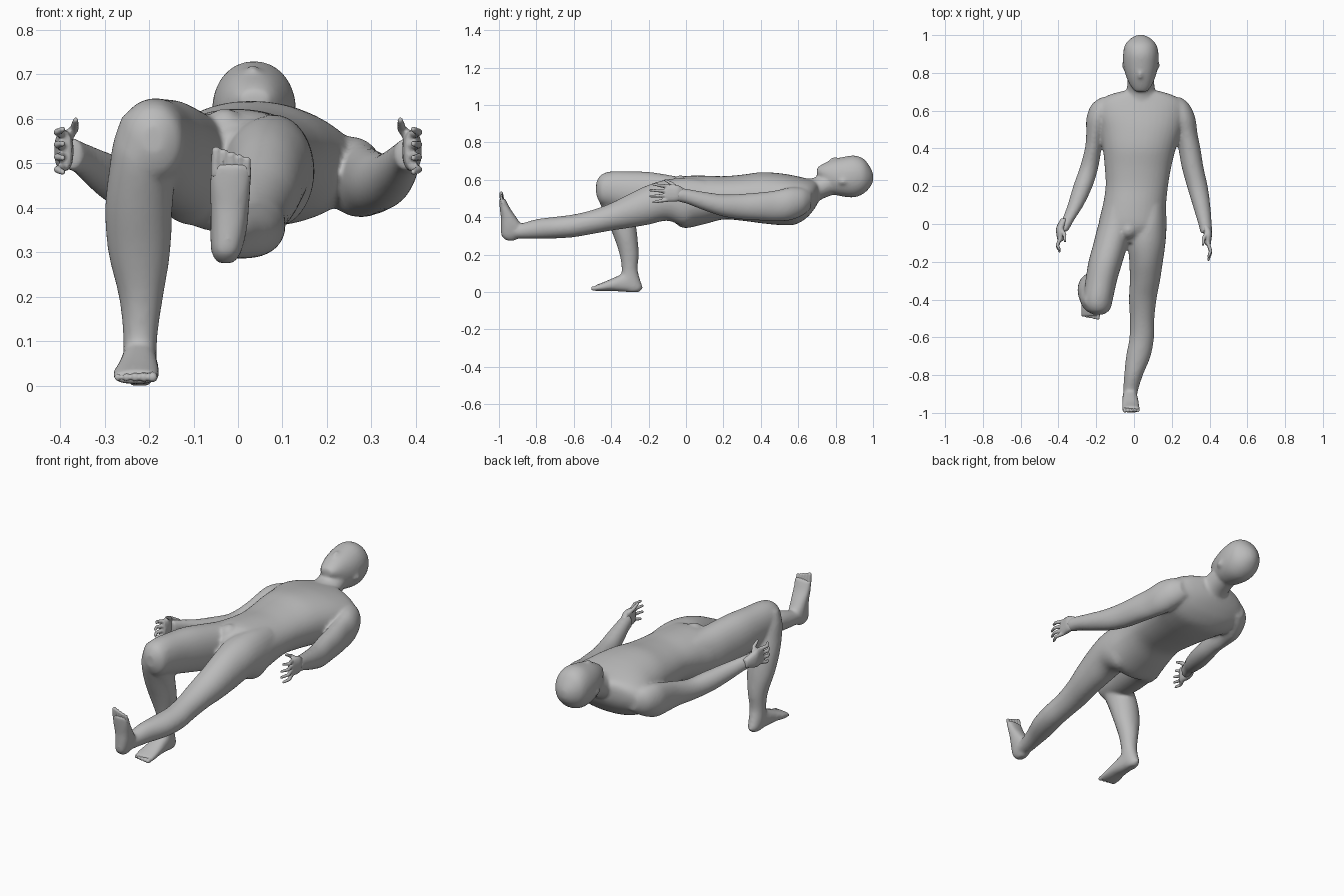
import bpy, bmesh, math
from mathutils import Matrix, Vector

skin = bpy.data.materials.new("skin_grey")
skin.diffuse_color = (0.5, 0.5, 0.5, 1)


def spline(rows, steps=4):
    """Smooth the row list with Catmull-Rom interpolation."""
    pts = [rows[0]] + rows + [rows[-1]]
    out = []
    for a, b, c, d in zip(pts, pts[1:], pts[2:], pts[3:]):
        for k in range(steps):
            t = k / steps
            out.append([0.5 * (2*q + (r-p)*t + (2*p-5*q+4*r-s)*t*t + (3*q-p-3*r+s)*t**3)
                        for p, q, r, s in zip(a, b, c, d)])
    return out + [rows[-1]]


def loft(bm, rows, axis="y", sides=28, power=2.0):
    """Rows are (position, x min, x max, other min, other max) along an axis."""
    rings = []
    for s, x0, x1, w0, w1 in spline(rows):
        ring = []
        for i in range(sides):
            a = 2 * math.pi * i / sides
            c, n = math.cos(a), math.sin(a)
            u = math.copysign(abs(c) ** (2 / power), c)
            v = math.copysign(abs(n) ** (2 / power), n)
            x, w = (x0+x1)/2 + u*(x1-x0)/2, (w0+w1)/2 + v*(w1-w0)/2
            ring.append(bm.verts.new((x, s, w) if axis == "y" else (x, w, s)))
        rings.append(ring)
    for a, b in zip(rings, rings[1:]):
        for i in range(sides):
            j = (i + 1) % sides
            bm.faces.new((a[i], a[j], b[j], b[i]))
    bm.faces.new(rings[0])
    bm.faces.new(rings[-1])


def ball(bm, centre, radii):
    m = Matrix.Translation(centre) @ Matrix.Diagonal((*radii, 1))
    bmesh.ops.create_uvsphere(bm, u_segments=16, v_segments=10, radius=1, matrix=m)


def tube(bm, points, r0, r1, sides=8):
    """Tapered finger running through points."""
    pts = [Vector(p) for p in points]
    for i, (a, b) in enumerate(zip(pts, pts[1:])):
        n = len(pts) - 1
        ra, rb = r0 + (r1-r0)*i/n, r0 + (r1-r0)*(i+1)/n
        m = Matrix.Translation((a+b)/2) @ (b-a).to_track_quat("Z", "Y").to_matrix().to_4x4()
        bmesh.ops.create_cone(bm, cap_ends=True, segments=sides, radius1=ra, radius2=rb,
                              depth=(b-a).length, matrix=m)
        ball(bm, b, (rb, rb, rb))


def finish(bm, name, voxel, smooth, ratio):
    """Fuse the shells into one skin, soften it and thin the mesh."""
    bmesh.ops.recalc_face_normals(bm, faces=bm.faces)
    me = bpy.data.meshes.new(name)
    bm.to_mesh(me)
    bm.free()
    me.materials.append(skin)
    ob = bpy.data.objects.new(name, me)
    bpy.context.collection.objects.link(ob)
    bpy.context.view_layer.objects.active = ob
    ob.select_set(True)
    r = ob.modifiers.new("fuse", "REMESH")
    r.mode, r.voxel_size, r.use_smooth_shade = "VOXEL", voxel, True
    s = ob.modifiers.new("soften", "SMOOTH")
    s.factor, s.iterations = 0.5, smooth
    d = ob.modifiers.new("thin", "DECIMATE")
    d.ratio = ratio
    for mod in ("fuse", "soften", "thin"):
        bpy.ops.object.modifier_apply(modifier=mod)
    bpy.ops.object.shade_smooth()
    ob.select_set(False)


body = bmesh.new()
# torso
loft(body, [(-.1, -.07, .08, .42, .57), (-.05, -.165, .155, .362, .6), (0, -.187, .172, .342, .62),
            (.1, -.165, .17, .363, .622), (.2, -.15, .18, .388, .619), (.3, -.155, .197, .381, .627),
            (.4, -.165, .222, .368, .64), (.5, -.182, .255, .358, .635), (.58, -.205, .275, .36, .622),
            (.64, -.195, .265, .392, .608), (.68, -.14, .21, .435, .598), (.705, -.055, .13, .475, .59)],
     power=2.12, sides=40)
# groin
ball(body, (-.03, -.03, .567), (.05, .052, .057))
# neck, flaring into the shoulders
loft(body, [(.58, -.1, .17, .4, .6), (.64, -.07, .14, .43, .605), (.68, -.046, .12, .46, .61),
            (.72, -.038, .11, .492, .625), (.76, -.035, .107, .51, .645), (.82, -.03, .1, .53, .68)])
# head with chin, nose and ears
loft(body, [(.7, .005, .07, .625, .664), (.73, -.017, .092, .59, .684), (.78, -.042, .114, .528, .707),
            (.84, -.056, .128, .51, .722), (.9, -.058, .13, .506, .73), (.95, -.047, .118, .526, .712),
            (.985, -.014, .085, .561, .667), (1.001, .02, .05, .593, .632)], power=2.1)
ball(body, (.033, .795, .704), (.014, .03, .017))
for x in (-.054, .126):
    ball(body, (x, .84, .59), (.01, .024, .016))
# bent leg: thigh, shin, foot
loft(body, [(.1, -.15, -.01, .42, .6), (0, -.188, 0, .36, .61), (-.1, -.214, -.03, .383, .627),
            (-.2, -.241, -.06, .403, .642), (-.3, -.257, -.09, .425, .645), (-.4, -.268, -.112, .45, .645),
            (-.455, -.254, -.128, .47, .626), (-.48, -.215, -.165, .52, .586)], power=2.1)
loft(body, [(.61, -.26, -.125, -.455, -.36), (.55, -.28, -.13, -.473, -.32), (.5, -.288, -.138, -.47, -.3),
            (.4, -.299, -.147, -.43, -.275), (.3, -.292, -.152, -.388, -.26), (.2, -.268, -.168, -.355, -.253),
            (.12, -.259, -.18, -.344, -.258), (.06, -.258, -.183, -.352, -.243), (.02, -.252, -.188, -.34, -.231),
            (0, -.242, -.198, -.32, -.25)], "z")
loft(body, [(-.25, -.245, -.195, .002, .06), (-.3, -.258, -.184, 0, .107), (-.35, -.264, -.181, .002, .092),
            (-.4, -.272, -.178, .006, .07), (-.45, -.282, -.176, .004, .049), (-.49, -.28, -.178, .004, .034)],
     power=2.4)
# straight leg: thigh and calf, upright foot
loft(body, [(.1, .02, .16, .42, .6), (0, -.01, .172, .355, .61), (-.1, -.031, .167, .381, .602),
            (-.2, -.025, .153, .36, .573), (-.3, -.022, .138, .343, .526), (-.4, -.027, .119, .328, .476),
            (-.5, -.022, .108, .31, .439), (-.6, -.024, .106, .293, .415), (-.7, -.042, .088, .286, .402),
            (-.8, -.052, .047, .285, .389), (-.88, -.057, .022, .285, .367), (-.94, -.052, .012, .288, .36)])
loft(body, [(.275, -.045, -.01, -.96, -.915), (.3, -.06, .007, -.987, -.883), (.35, -.062, .02, -.99, -.878),
            (.4, -.062, .025, -.99, -.908), (.45, -.064, .03, -.996, -.942), (.5, -.062, .032, -1, -.966)],
     "z", power=2.4)
# arms, sloping down at the shoulder
loft(body, [(.67, -.175, -.1, .45, .535), (.63, -.226, -.1, .415, .56), (.56, -.252, -.13, .386, .565),
            (.48, -.253, -.16, .386, .547), (.4, -.26, -.172, .39, .525), (.3, -.287, -.189, .393, .503),
            (.2, -.322, -.219, .408, .513), (.1, -.352, -.266, .438, .528), (.02, -.382, -.317, .473, .546),
            (-.04, -.402, -.35, .483, .56)])
loft(body, [(.67, .17, .25, .45, .535), (.63, .17, .295, .413, .555), (.56, .19, .325, .384, .56),
            (.48, .22, .336, .378, .543), (.4, .235, .352, .382, .533), (.3, .253, .368, .388, .525),
            (.2, .28, .39, .403, .522), (.1, .31, .404, .435, .535), (0, .34, .412, .473, .552),
            (-.05, .352, .414, .483, .56)])
finish(body, "body", .0075, 12, .45)

# toes on both feet, largest on the inner side
for name in ("bent_foot_toes", "straight_foot_toes"):
    toes = bmesh.new()
    for i in range(5):
        r = .0135 - .0009 * i
        if name == "bent_foot_toes":
            x, y = -.192 - .0195*i, -.508 + .003*i
            tube(toes, [(x, -.45, .024), (x, y + .012, .019)], r, r*.85)
        else:
            x, z = -.049 + .0175*i, .537 - .005*i
            tube(toes, [(x, -.98, .47), (x, -.988, z - .01)], r*.95, r*.8)
    finish(toes, name, .004, 2, .5)

# hands: palm, four curled fingers and a thumb
for name, x, y, side, reach in (("left_hand", -.39, -.01, -1, .055), ("right_hand", .39, -.03, 1, .08)):
    hand = bmesh.new()
    wrist = x - side * .02
    loft(hand, [(y + .04, wrist - .017, wrist + .017, .497, .54), (y - .01, x - .022, x + .022, .485, .57),
                (y - .05, x - .02, x + .02, .482, .575), (y - .08, x - .014, x + .016, .487, .57)],
         sides=16, power=2.4)
    for i in range(4):
        z = .492 + .024 * i
        bend = reach * (.8 if i in (0, 3) else 1)
        tube(hand, [(x, y - .065, z), (x + side*.016, y - .08 - bend*.5, z + .004*(i - 1.5)),
                    (x + side*.004, y - .08 - bend, z + .008*(i - 1.5))], .011, .007)
    tube(hand, [(x, y - .015, .55), (x - side*.022, y - .045, .578), (x - side*.025, y - .08, .597)],
         .014, .007)
    finish(hand, name, .0045, 2, .5)
